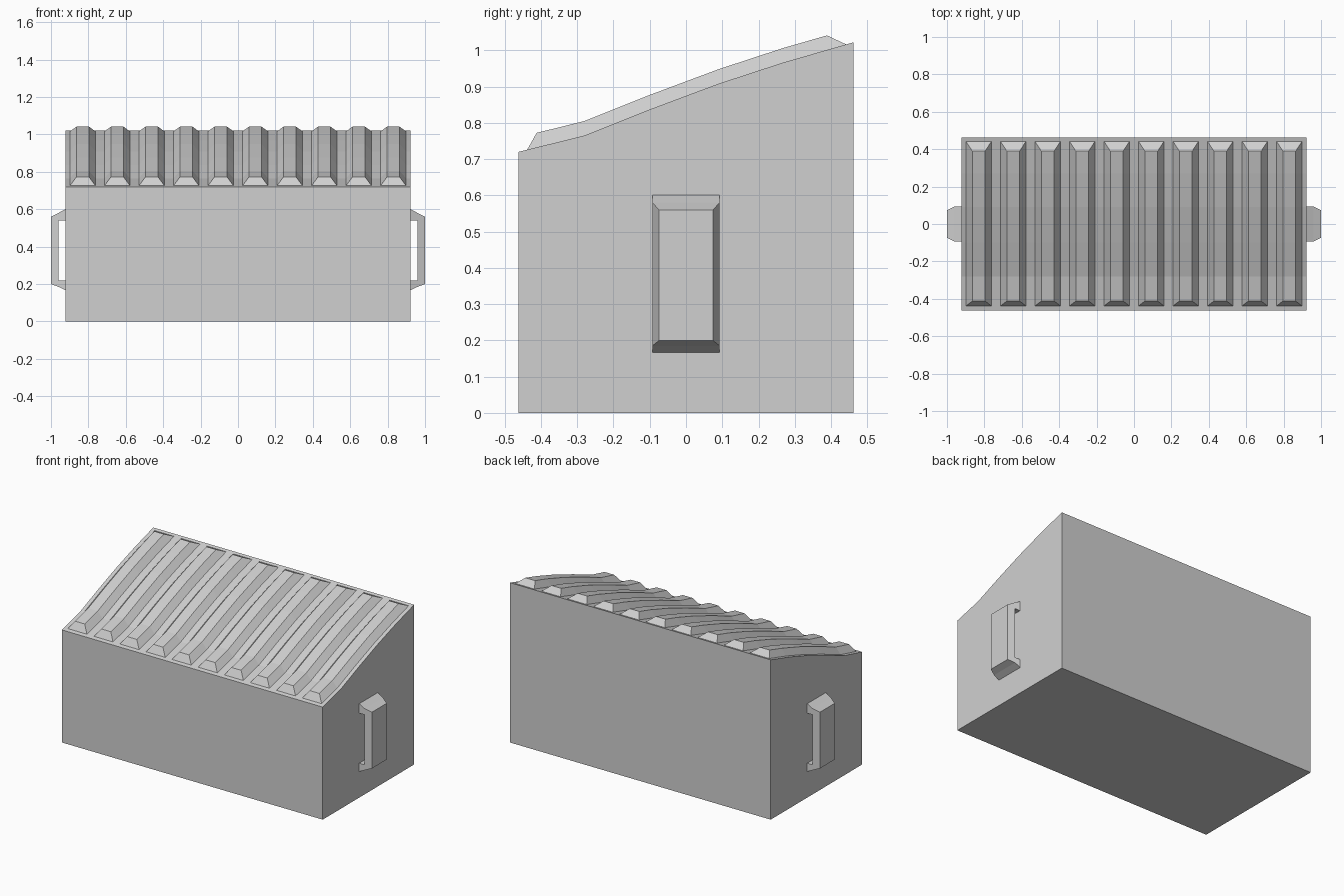
import bpy
import bmesh

cube = bpy.data.objects.get("Cube")
if cube:
    bpy.data.objects.remove(cube, do_unlink=True)

# Single plain material
GREY = (0.63, 0.63, 0.63, 1)
grey = bpy.data.materials.new("light grey")
grey.use_nodes = True
grey.diffuse_color = GREY
grey.node_tree.nodes["Principled BSDF"].inputs["Base Color"].default_value = GREY

HALF_X, HALF_Y = 0.923, 0.462
ROOF = [(-HALF_Y, 0.72), (-0.28, 0.765), (-0.1, 0.837),
        (0.09, 0.908), (0.27, 0.967), (HALF_Y, 1.022)]


def roof_z(y):
    """Height of the curved roof line at depth y."""
    for (y0, z0), (y1, z1) in zip(ROOF, ROOF[1:]):
        if y <= y1:
            return z0 + (z1 - z0) * (y - y0) / (y1 - y0)
    return ROOF[-1][1]


def loft(name, rings):
    """Join matching closed rings with faces and cap both ends."""
    bm = bmesh.new()
    rows = [[bm.verts.new(p) for p in ring] for ring in rings]
    for a, b in zip(rows, rows[1:]):
        for i in range(len(a)):
            j = (i + 1) % len(a)
            bm.faces.new((a[i], a[j], b[j], b[i]))
    bm.faces.new(rows[0])
    bm.faces.new(rows[-1][::-1])
    bmesh.ops.recalc_face_normals(bm, faces=bm.faces)
    mesh = bpy.data.meshes.new(name)
    bm.to_mesh(mesh)
    bm.free()
    mesh.materials.append(grey)
    obj = bpy.data.objects.new(name, mesh)
    bpy.context.collection.objects.link(obj)
    return obj


# Box body with the curved sloping top
outline = [(-HALF_Y, 0)] + ROOF + [(HALF_Y, 0)]
loft("body", [[(x, y, z) for y, z in outline] for x in (-HALF_X, HALF_X)])

# Ten tapered ribs running down the roof
COUNT, PITCH, HEIGHT = 10, 0.1845, 0.04
inner = [y for y, z in ROOF[1:-1]]
base_ys = [-0.438] + inner + [0.442]
top_ys = [-0.412] + inner + [0.389]
for n in range(COUNT):
    x = (n - (COUNT - 1) / 2) * PITCH
    rings = []
    for yb, yt in zip(base_ys, top_ys):
        zb, zt = roof_z(yb), roof_z(yt) + HEIGHT
        rings.append([(x - 0.068, yb, zb), (x - 0.034, yt, zt),
                      (x + 0.034, yt, zt), (x + 0.068, yb, zb)])
    loft(f"roof_rib_{n + 1}", rings)

# Bracket handles on both ends, chamfered on the outer edges
BRACKET = [(0.92, 0.602), (0.96, 0.58), (1.0, 0.56), (1.0, 0.2),
           (0.96, 0.185), (0.92, 0.165), (0.92, 0.22),
           (0.96, 0.22), (0.96, 0.54), (0.92, 0.54)]
for name, side in (("left_handle", 1), ("right_handle", -1)):
    loft(name, [[(side * x, s * (0.074 if x > 0.98 else 0.093), z)
                 for x, z in BRACKET] for s in (-1, 1)])
